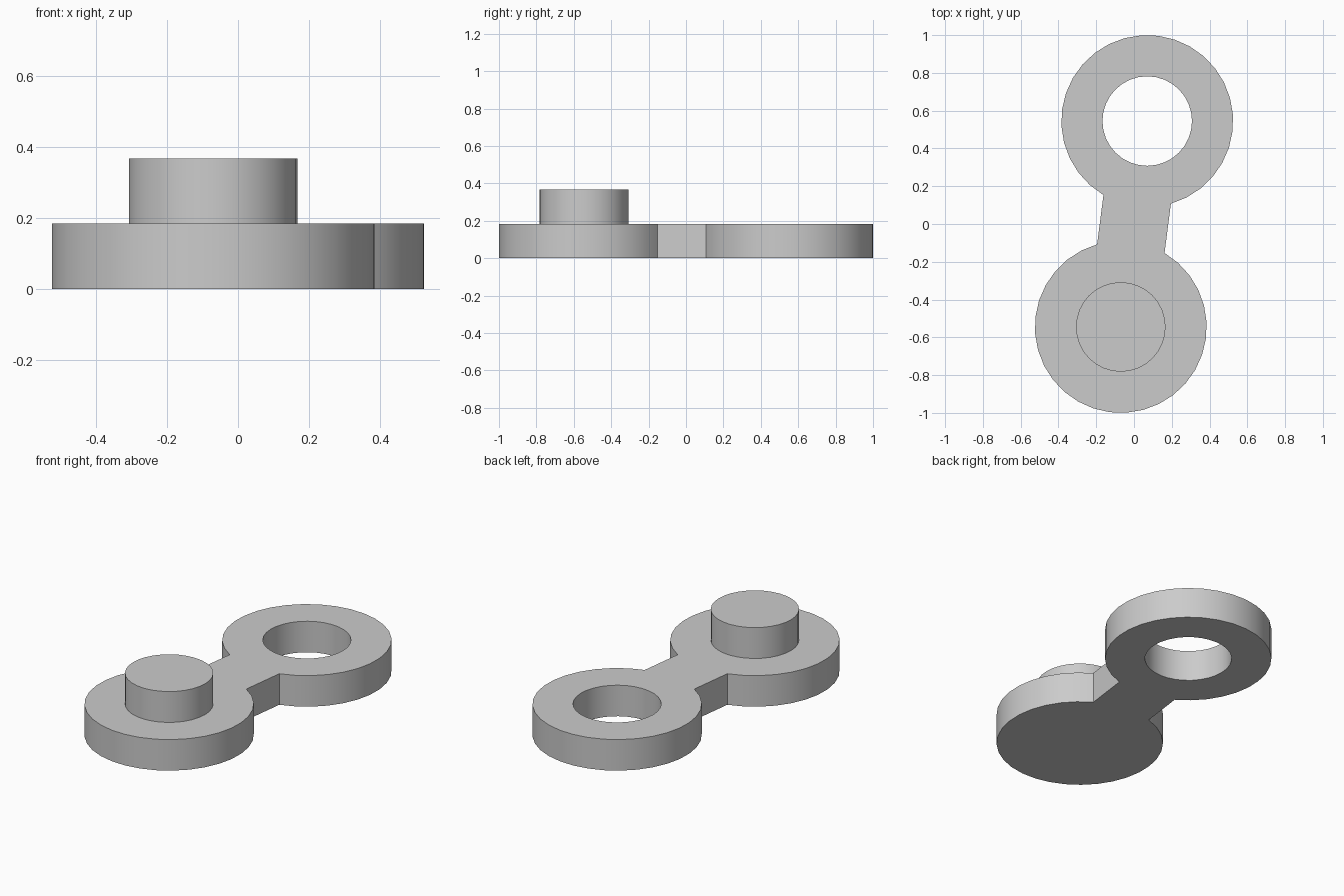
import bpy, bmesh, math
from mathutils import Vector, Matrix

cube = bpy.data.objects.get("Cube")
if cube:
    bpy.data.objects.remove(cube, do_unlink=True)

THICK, TOP = 0.184, 0.367        # plate thickness, post top
DISC_R, PEG_R = 0.455, 0.237     # disc radius, hole and post radius
NECK = 0.18                      # half width of the connecting neck
END = Vector((0.07, 0.545))      # centre of the ring end; the post end is opposite
SEG = 32
TILT = Matrix.Rotation(math.atan2(END.y, END.x), 2)

grey = bpy.data.materials.new("plain_grey")
grey.use_nodes = True
grey.diffuse_color = (0.6, 0.6, 0.6, 1)
grey.node_tree.nodes["Principled BSDF"].inputs["Base Color"].default_value = (0.6, 0.6, 0.6, 1)


def arc(centre, radius, start, sweep, count):
    return [centre + radius * Vector((math.cos(a), math.sin(a)))
            for a in (start + sweep * i / count for i in range(count + 1))]


def circle(centre, radius):
    return arc(centre, radius, 0, math.tau, SEG)[:-1]


def extruded(name, loops, bottom, top):
    """Fill closed outlines (later ones are holes) and extrude them upward."""
    bm = bmesh.new()
    for loop in loops:
        verts = [bm.verts.new((p.x, p.y, bottom)) for p in loop]
        for a, b in zip(verts, verts[1:] + verts[:1]):
            bm.edges.new((a, b))
    bmesh.ops.triangle_fill(bm, edges=bm.edges[:], use_beauty=True)
    grown = bmesh.ops.extrude_face_region(bm, geom=bm.faces[:], use_keep_orig=True)
    moved = [g for g in grown["geom"] if isinstance(g, bmesh.types.BMVert)]
    bmesh.ops.translate(bm, verts=moved, vec=(0, 0, top - bottom))
    bmesh.ops.recalc_face_normals(bm, faces=bm.faces[:])
    mesh = bpy.data.meshes.new(name)
    bm.to_mesh(mesh)
    bm.free()
    mesh.materials.append(grey)
    obj = bpy.data.objects.new(name, mesh)
    bpy.context.collection.objects.link(obj)
    bpy.ops.object.select_all(action='DESELECT')
    obj.select_set(True)
    bpy.context.view_layer.objects.active = obj
    bpy.ops.object.shade_smooth_by_angle(angle=math.radians(30))


# Link plate: two disc arcs joined by a straight neck, with a hole in the ring end
gap = math.asin(NECK / DISC_R)
half = arc(Vector((END.length, 0)), DISC_R, gap - math.pi, math.tau - 2 * gap, SEG - 4)
outline = [TILT @ p for p in half] + [TILT @ -p for p in half]
extruded("link_plate", [outline, circle(END, PEG_R)], 0, THICK)

# Round post on the other end
extruded("round_post", [circle(-END, PEG_R)], THICK - 0.004, TOP)
